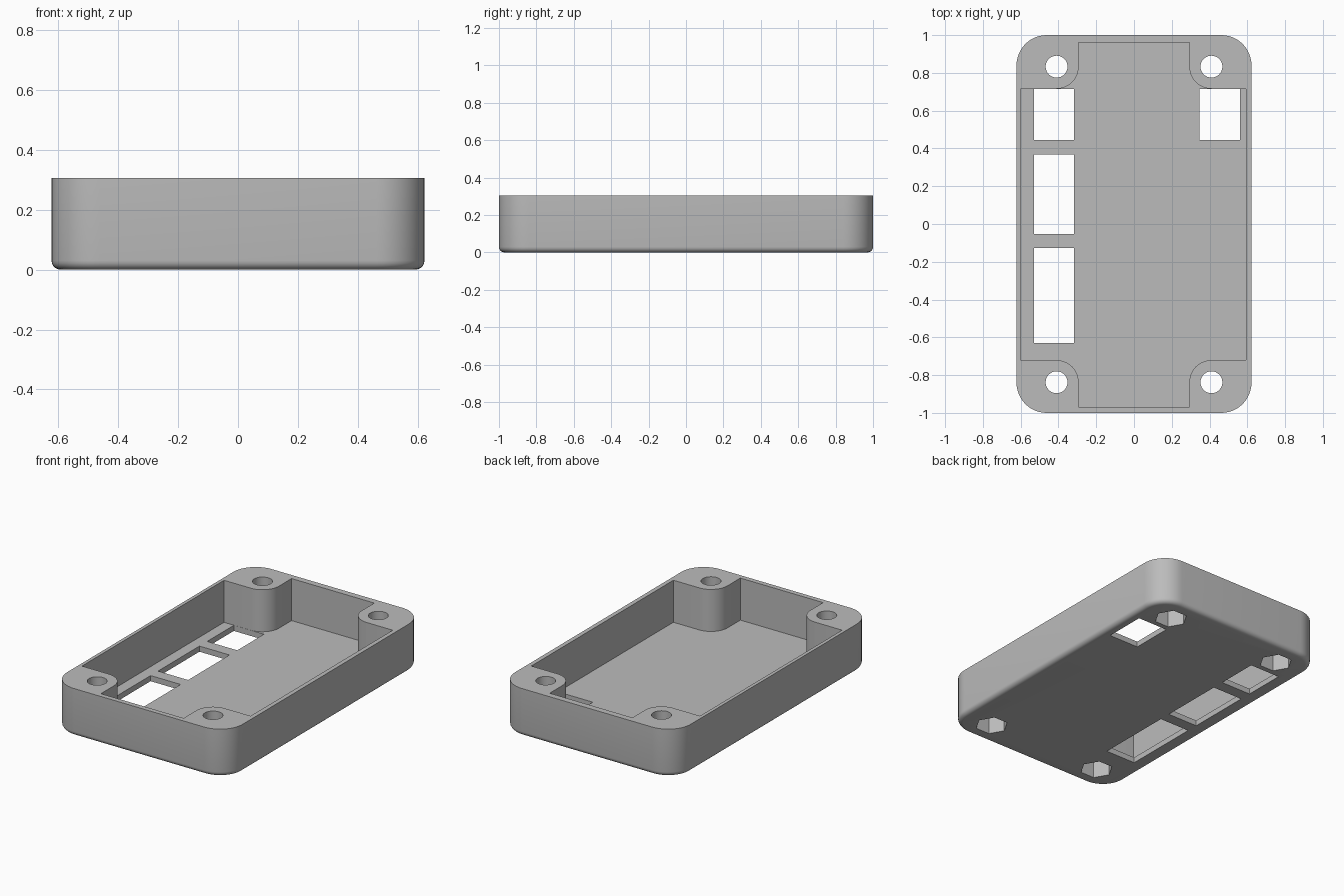
import bpy, bmesh
from math import cos, sin, pi, radians

cube = bpy.data.objects.get("Cube")
if cube:
    bpy.data.objects.remove(cube, do_unlink=True)

HALF_X, HALF_Y, HEIGHT = 0.622, 1.0, 0.305
CORNER, FLOOR = 0.16, 0.036
BOSS_X, BOSS_R = 0.41, 0.117
BOSS_YS = (0.833, -0.838)

grey = bpy.data.materials.new("light grey plastic")
grey.use_nodes = True
colour = (0.5, 0.5, 0.5, 1)
grey.diffuse_color = colour
grey.node_tree.nodes["Principled BSDF"].inputs["Base Color"].default_value = colour


def arc(cx, cy, r, start, end, steps):
    angles = [radians(start + (end - start) * i / steps) for i in range(steps + 1)]
    return [(cx + r * cos(a), cy + r * sin(a)) for a in angles]


def prism(name, outline, z0, z1, round_base=0):
    """Extrude a closed outline upward, optionally rounding its bottom rim."""
    bm = bmesh.new()
    base = bm.faces.new([bm.verts.new((x, y, z0)) for x, y in outline])
    top = bmesh.ops.extrude_face_region(bm, geom=[base])["geom"]
    moved = [v for v in top if isinstance(v, bmesh.types.BMVert)]
    bmesh.ops.translate(bm, verts=moved, vec=(0, 0, z1 - z0))
    bmesh.ops.recalc_face_normals(bm, faces=bm.faces)
    if round_base:
        rim = [e for e in bm.edges if all(v.co.z < z0 + 1e-5 for v in e.verts)]
        bmesh.ops.bevel(bm, geom=rim, offset=round_base, segments=5,
                        profile=0.5, affect='EDGES')
    mesh = bpy.data.meshes.new(name)
    bm.to_mesh(mesh)
    bm.free()
    obj = bpy.data.objects.new(name, mesh)
    bpy.context.collection.objects.link(obj)
    return obj


# Outer tray body with rounded corners and a softened base
outline = []
for i, (sx, sy) in enumerate([(1, 1), (-1, 1), (-1, -1), (1, -1)]):
    outline += arc(sx * (HALF_X - CORNER), sy * (HALF_Y - CORNER), CORNER,
                   90 * i, 90 * i + 90, 12)
tray = prism("tray", outline, 0, HEIGHT, 0.03)
tray.data.materials.append(grey)

# Cavity that leaves a rounded screw boss in every corner
left, right, back, front = -0.6, 0.594, 0.96, -0.968
bx, r, (yb, yf) = BOSS_X, BOSS_R, BOSS_YS
inner = [(right, yb - r)] + arc(bx, yb, r, 270, 180, 12)
inner += [(bx - r, back), (r - bx, back)]
inner += arc(-bx, yb, r, 0, -90, 12) + [(left, yb - r), (left, yf + r)]
inner += arc(-bx, yf, r, 90, 0, 12)
inner += [(r - bx, front), (bx - r, front)]
inner += arc(bx, yf, r, 180, 90, 12) + [(right, yf + r)]
cutters = [prism("cavity_cutter", inner, FLOOR, HEIGHT + 0.1)]

# Rectangular floor windows
for x0, x1, y0, y1 in [(-0.53, -0.317, 0.445, 0.715), (-0.53, -0.317, -0.052, 0.367),
                       (-0.53, -0.317, -0.63, -0.127), (0.348, 0.56, 0.445, 0.715)]:
    corners = [(x0, y0), (x1, y0), (x1, y1), (x0, y1)]
    cutters.append(prism("window_cutter", corners, -0.1, FLOOR + 0.02))

# Screw holes with hexagonal nut pockets underneath
for x in (-BOSS_X, BOSS_X):
    for y in BOSS_YS:
        cutters.append(prism("screw_cutter", arc(x, y, 0.058, 0, 360, 32)[:-1],
                             -0.1, HEIGHT + 0.1))
        cutters.append(prism("nut_cutter", arc(x, y, 0.098, 0, 360, 6)[:-1], -0.1, 0.15))

# Cut everything, keep the result and drop the cutters
for cutter in cutters:
    cutter.hide_render = True
    mod = tray.modifiers.new(cutter.name, 'BOOLEAN')
    mod.operation, mod.solver, mod.object = 'DIFFERENCE', 'EXACT', cutter
graph = bpy.context.evaluated_depsgraph_get()
result = bpy.data.meshes.new_from_object(tray.evaluated_get(graph))
tray.modifiers.clear()
tray.data = result
for cutter in cutters:
    bpy.data.objects.remove(cutter, do_unlink=True)

# Smooth the round walls, keep the crisp edges
bpy.ops.object.select_all(action='DESELECT')
tray.select_set(True)
bpy.context.view_layer.objects.active = tray
bpy.ops.object.shade_smooth_by_angle(angle=radians(30))
